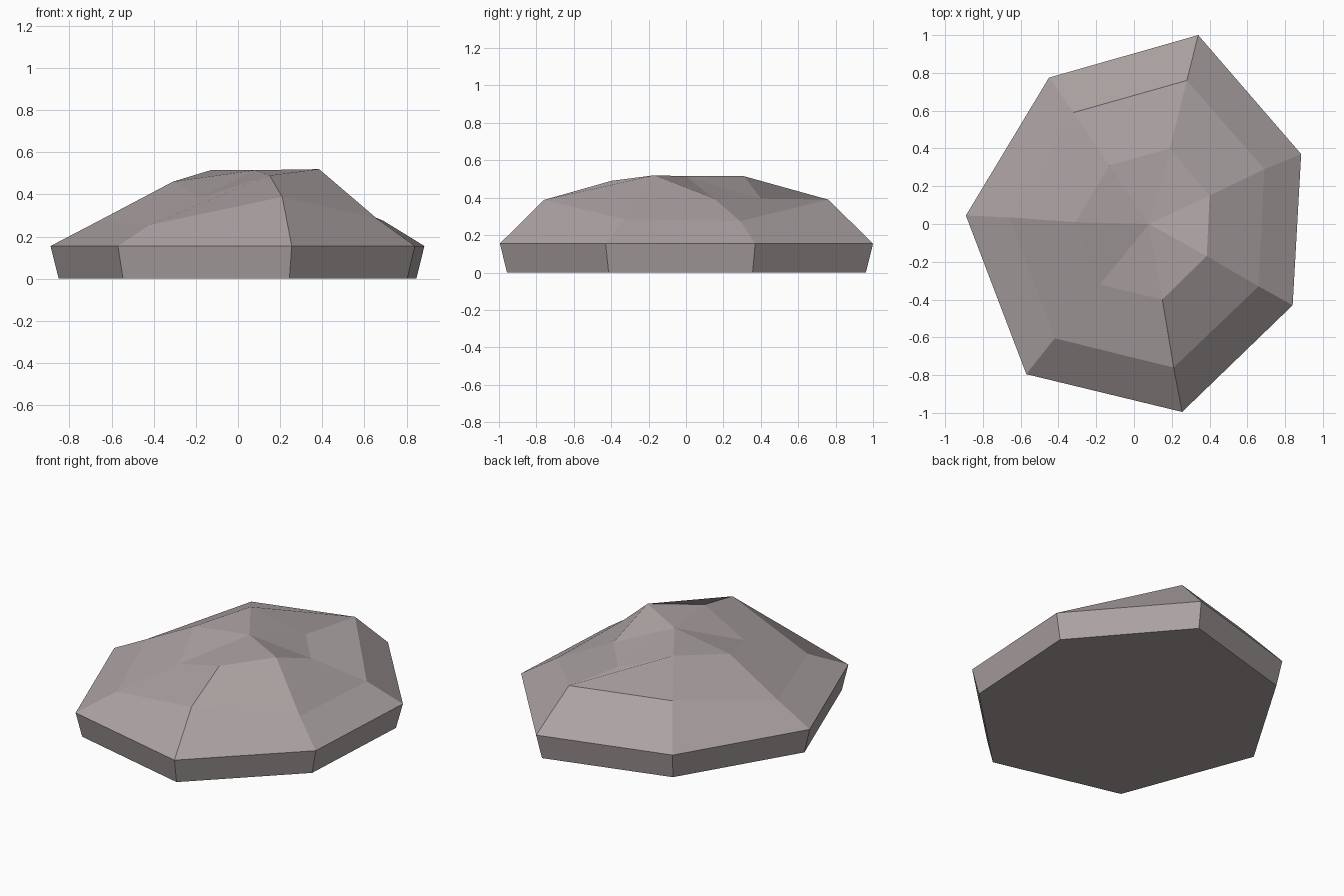
import bpy, bmesh

if "Cube" in bpy.data.objects:
    bpy.data.objects.remove(bpy.data.objects["Cube"])

# Seven-sided rim outline, counter-clockwise from above
rim = [(0.34, 1.0), (-0.45, 0.775), (-0.89, 0.045), (-0.57, -0.795),
       (0.255, -0.995), (0.84, -0.43), (0.885, 0.37)]
# Shoulder and crown rings with uneven heights
shoulder = [(0.28, 0.76, 0.39), (-0.32, 0.59, 0.39), (-0.66, 0.035, 0.275),
            (-0.42, -0.605, 0.255), (0.21, -0.76, 0.388), (0.66, -0.33, 0.285),
            (0.69, 0.29, 0.275)]
crown = [(0.19, 0.40, 0.395), (-0.13, 0.31, 0.515), (-0.31, 0.01, 0.46),
         (-0.18, -0.32, 0.385), (0.15, -0.40, 0.49), (0.385, -0.17, 0.52),
         (0.40, 0.15, 0.395)]
apex = (0.08, 0.0, 0.515)

# Base tapers in slightly below the rim
levels = [[(x * 0.957, y * 0.962, 0.0) for x, y in rim],
          [(x, y, 0.155) for x, y in rim], shoulder, crown]

bm = bmesh.new()
rings = [[bm.verts.new(p) for p in level] for level in levels]
n = len(rim)

# Bands between neighbouring rings
for low, high in zip(rings, rings[1:]):
    for i in range(n):
        j = (i + 1) % n
        bm.faces.new((low[i], low[j], high[j], high[i]))

# Fan to the apex, flat underside
top = bm.verts.new(apex)
for i in range(n):
    bm.faces.new((rings[-1][i], rings[-1][(i + 1) % n], top))
bm.faces.new(rings[0][::-1])
bmesh.ops.recalc_face_normals(bm, faces=bm.faces)

mesh = bpy.data.meshes.new("flat_rock")
bm.to_mesh(mesh)
bm.free()

# Warm grey stone
stone = bpy.data.materials.new("warm grey stone")
stone.diffuse_color = (0.42, 0.37, 0.37, 1.0)
stone.use_nodes = True
stone.node_tree.nodes["Principled BSDF"].inputs["Base Color"].default_value = stone.diffuse_color
mesh.materials.append(stone)
rock = bpy.data.objects.new("flat_rock", mesh)
bpy.context.collection.objects.link(rock)
